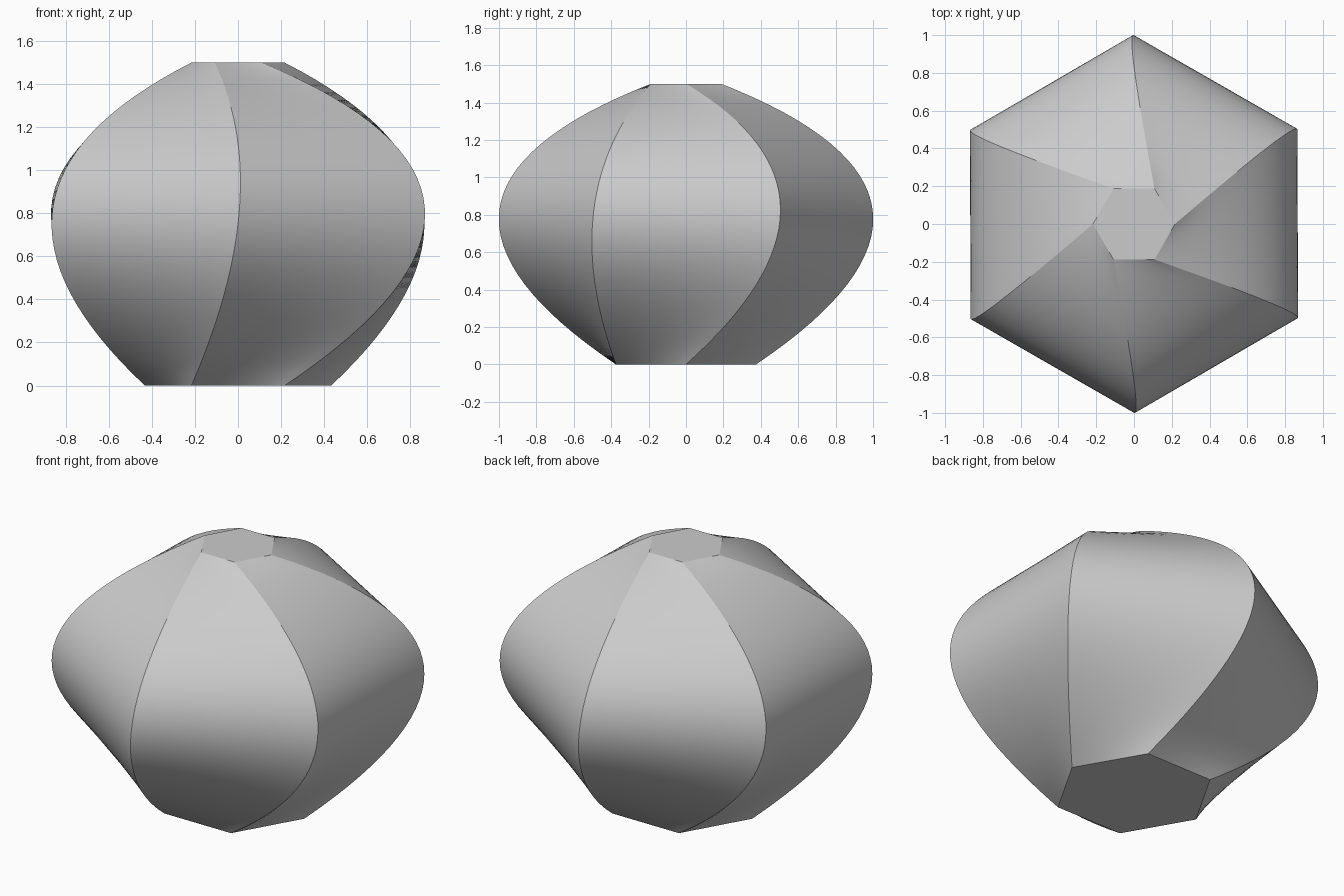
import bpy, bmesh, math
from mathutils import Vector

cube = bpy.data.objects.get("Cube")
if cube:
    bpy.data.objects.remove(cube, do_unlink=True)

SIDES, ROWS, COLS = 6, 32, 12
STEP = math.tau / SIDES
BELLY_AT = 0.45  # where along the path the widest section sits


def polar(radius, angle, z):
    return Vector((radius * math.cos(angle), radius * math.sin(angle), z))


# Corner path: foot, belly (turned half a side) and top
foot, belly, top = polar(0.433, 0, 0), polar(1, STEP / 2, 0.75), polar(0.217, 0, 1.5)


def corner_path(t):
    """Parabolic curve through the three corner points, t from 0 to 1."""
    m = BELLY_AT
    return (foot * ((t - m) * (t - 1) / m)
            + belly * (t * (1 - t) / (m * (1 - m)))
            + top * (t * (t - m) / (1 - m)))


# Twisted six-sided vessel: straight-sided sections along the corner path
bm = bmesh.new()
rings = []
for i in range(ROWS + 1):
    p = corner_path(i / ROWS)
    radius, turn = math.hypot(p.x, p.y), math.atan2(p.y, p.x)
    corners = [polar(radius, turn + k * STEP, p.z) for k in range(SIDES)]
    rings.append([bm.verts.new(corners[k].lerp(corners[(k + 1) % SIDES], j / COLS))
                  for k in range(SIDES) for j in range(COLS)])

count = SIDES * COLS
for low, high in zip(rings, rings[1:]):
    for k in range(count):
        n = (k + 1) % count
        bm.faces.new((low[k], low[n], high[n], high[k]))
caps = [bm.faces.new(rings[0][::-1]), bm.faces.new(rings[-1])]

# Smooth panels; corner edges stay crisp where they are steep, rims everywhere
bm.normal_update()
for face in bm.faces:
    face.smooth = face not in caps
for edge in bm.edges:
    on_rim = any(face in caps for face in edge.link_faces)
    edge.smooth = not on_rim and edge.calc_face_angle() < math.radians(30)

mesh = bpy.data.meshes.new("twisted_hexagonal_body")
bm.to_mesh(mesh)
bm.free()
body = bpy.data.objects.new("twisted_hexagonal_body", mesh)
bpy.context.collection.objects.link(body)

# Plain grey
grey = bpy.data.materials.new("light_grey")
grey.use_nodes = True
colour = (0.6, 0.6, 0.6, 1)
grey.diffuse_color = colour
grey.node_tree.nodes["Principled BSDF"].inputs["Base Color"].default_value = colour
mesh.materials.append(grey)
